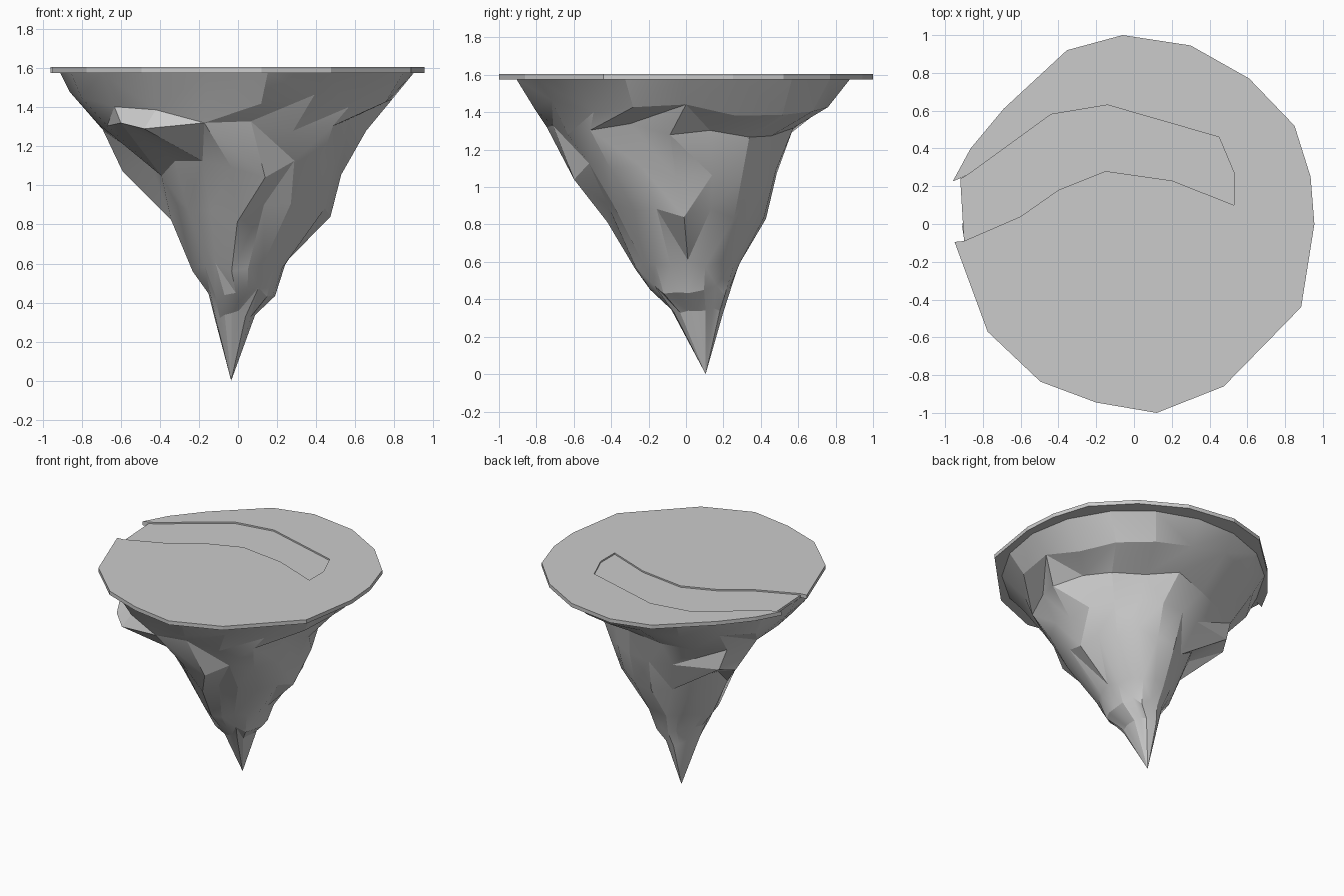
import bpy, bmesh, random
from math import sin, cos, pi, radians

if "Cube" in bpy.data.objects:
    bpy.data.objects.remove(bpy.data.objects["Cube"])

random.seed(11)
TOP, BASE, BED = 1.605, 1.576, 1.594


def make_object(name, bm):
    bmesh.ops.recalc_face_normals(bm, faces=bm.faces)
    mesh = bpy.data.meshes.new(name)
    bm.to_mesh(mesh)
    bm.free()
    obj = bpy.data.objects.new(name, mesh)
    bpy.context.collection.objects.link(obj)
    return obj


def prism(name, outline, z0, z1):
    bm = bmesh.new()
    face = bm.faces.new([bm.verts.new((x, y, z0)) for x, y in outline])
    ext = bmesh.ops.extrude_face_region(bm, geom=[face], use_keep_orig=True)
    for v in ext["geom"]:
        if isinstance(v, bmesh.types.BMVert):
            v.co.z = z1
    return make_object(name, bm)


# Plateau rim, counterclockwise from one side of the river mouth to the other
rim = [(-.95, -.095), (-.775, -.57), (-.495, -.835), (-.2, -.945), (.12, -1), (.475, -.86),
       (.7, -.63), (.885, -.44), (.955, 0), (.935, .25), (.85, .52), (.61, .77), (.3, .945),
       (-.06, 1), (-.355, .92), (-.69, .61), (-.865, .4), (-.96, .225)]
# River banks, from the upper mouth corner round to the lower one
river = [(-.88, .26), (-.44, .58), (-.14, .63), (.45, .46), (.53, .27), (.53, .1),
         (.2, .23), (-.15, .28), (-.4, .18), (-.6, .04), (-.9, -.09)]

prism("plateau", rim + river, BASE, TOP)
prism("river_bed", [(-.92, .24)] + river, BASE, BED)

# Rock rings: height, x min, x max, y min, y max, height jitter
rings = [(BASE, -.91, .90, -.92, .89, 0), (1.43, -.83, .78, -.80, .80, .05),
         (1.29, -.73, .63, -.73, .56, .05), (1.08, -.43, .54, -.61, .50, .05),
         (.86, -.34, .47, -.44, .42, .05), (.57, -.23, .25, -.27, .29, .04),
         (.45, -.155, .19, -.20, .24, .03), (.34, -.12, .09, -.08, .195, .02)]
# Overhangs that leave the regular rings: (ring, side) -> position
overhangs = {(3, 7): (-.53, .36, 1.10), (3, 8): (-.59, .25, 1.07),
             (4, 7): (-.29, .27, .95), (4, 8): (-.37, .14, .96),
             (2, 11): (-.60, -.60, 1.32), (2, 12): (-.48, -.71, 1.29)}
SIDES = 18
bm = bmesh.new()
loops = []
for i, (z, x0, x1, y0, y1, jit) in enumerate(rings):
    loop = []
    for k in range(SIDES):
        a = 2 * pi * k / SIDES
        r = random.uniform(.96, 1.04) if jit else 1
        x = (x0 + x1) / 2 + r * (x1 - x0) / 2 * cos(a)
        y = (y0 + y1) / 2 + r * (y1 - y0) / 2 * sin(a)
        pos = (x, y, z + random.uniform(-jit, jit))
        loop.append(bm.verts.new(overhangs.get((i, k), pos)))
    loops.append(loop)
for a, b in zip(loops, loops[1:]):
    for k in range(SIDES):
        n = (k + 1) % SIDES
        if random.random() < .5:
            bm.faces.new((a[k], a[n], b[n]))
            bm.faces.new((a[k], b[n], b[k]))
        else:
            bm.faces.new((a[k], a[n], b[k]))
            bm.faces.new((a[n], b[n], b[k]))
tip = bm.verts.new((-.035, .105, 0))
for k in range(SIDES):
    bm.faces.new((loops[-1][k], loops[-1][(k + 1) % SIDES], tip))
bm.faces.new(loops[0])
rock = make_object("hanging_rock", bm)

# Faceted rock with softened shallow creases
bpy.ops.object.select_all(action='DESELECT')
rock.select_set(True)
bpy.context.view_layer.objects.active = rock
bpy.ops.object.shade_smooth_by_angle(angle=radians(20))
